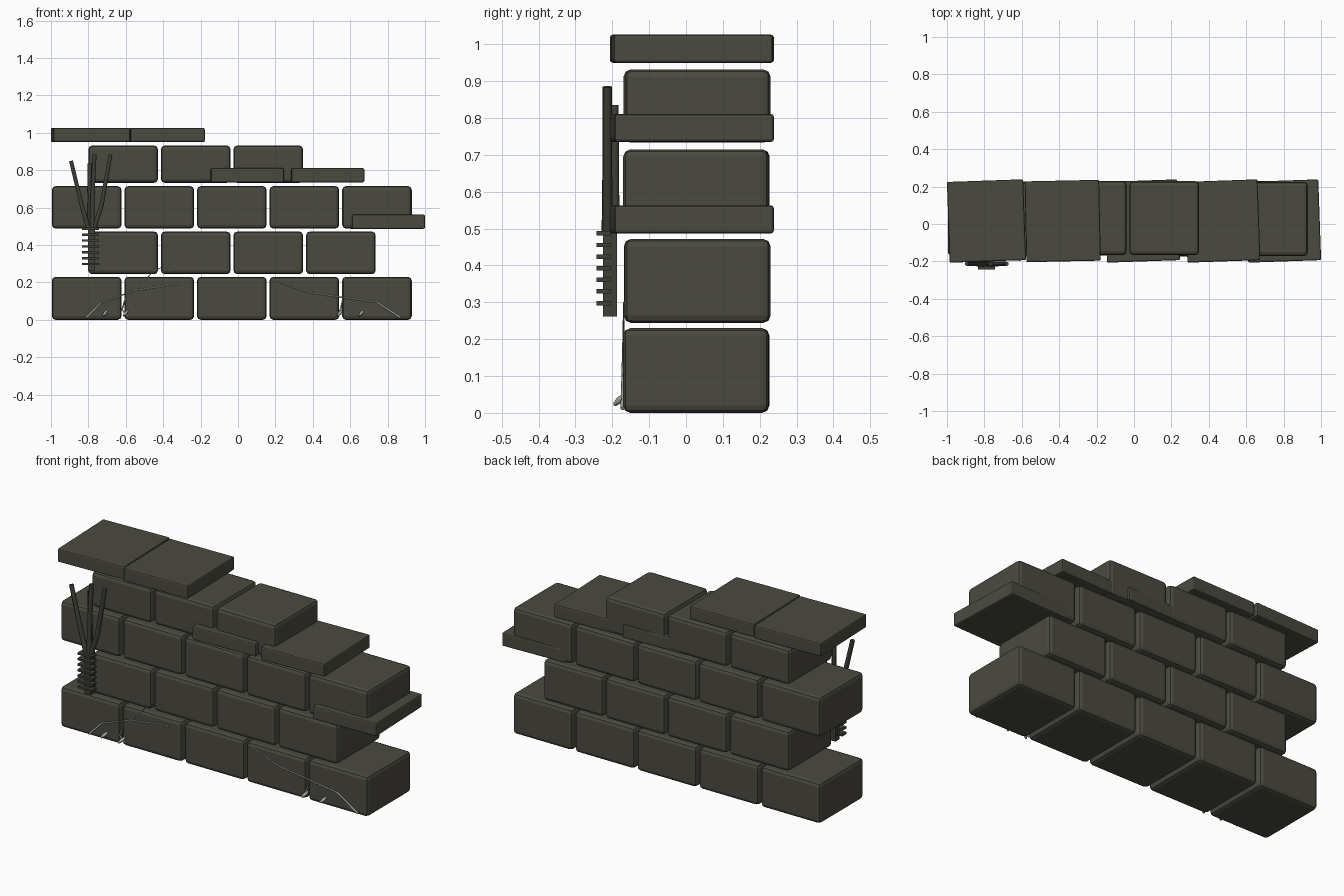
import bpy, math, random

if "Cube" in bpy.data.objects:
    bpy.data.objects.remove(bpy.data.objects["Cube"])
random.seed(4)


def material(name, rgb):
    m = bpy.data.materials.new(name)
    m.diffuse_color = (*rgb, 1)
    m.use_nodes = True
    m.node_tree.nodes["Principled BSDF"].inputs["Base Color"].default_value = m.diffuse_color
    return m


STONE = material("dark olive stone", (0.070, 0.068, 0.051))
VINE = material("dark dead wood", (0.050, 0.049, 0.037))
ROOT = material("pale root", (0.36, 0.36, 0.34))


def block(name, x0, x1, y0, y1, z0, z1, mat, bevel=0.0, turn=0.0):
    """Box from its bounds, with chamfered edges and a small turn about z."""
    bpy.ops.mesh.primitive_cube_add(
        size=1, location=((x0 + x1) / 2, (y0 + y1) / 2, (z0 + z1) / 2))
    o = bpy.context.object
    o.name = name
    o.scale = (x1 - x0, y1 - y0, z1 - z0)
    bpy.ops.object.transform_apply(location=False, rotation=False, scale=True)
    o.rotation_euler.z = math.radians(turn)
    o.data.materials.append(mat)
    if bevel:
        b = o.modifiers.new("chamfer", 'BEVEL')
        b.width = bevel
        b.segments = 2
    return o


def strand(name, pts, radii, mat):
    """Tapering tube through points, turned into a mesh."""
    c = bpy.data.curves.new(name, 'CURVE')
    c.dimensions = '3D'
    c.bevel_depth = 1.0
    c.bevel_resolution = 1
    c.use_fill_caps = True
    s = c.splines.new('POLY')
    s.points.add(len(pts) - 1)
    for p, co, r in zip(s.points, pts, radii):
        p.co = (*co, 1)
        p.radius = r
    c.materials.append(mat)
    o = bpy.data.objects.new(name, c)
    bpy.context.collection.objects.link(o)
    bpy.ops.object.select_all(action='DESELECT')
    o.select_set(True)
    bpy.context.view_layer.objects.active = o
    bpy.ops.object.convert(target='MESH')


# Staggered courses of stone blocks: start x, count, bottom, top
courses = [(-0.995, 5, 0.0, 0.230), (-0.800, 4, 0.244, 0.472),
           (-0.995, 5, 0.488, 0.715), (-0.800, 3, 0.733, 0.932)]
for r, (x, n, z0, z1) in enumerate(courses):
    for i in range(n):
        a = x + i * 0.388
        dy = random.uniform(-0.003, 0.003)
        block(f"wall_block_{r}_{i}", a, a + 0.372, -0.168 + dy, 0.227 + dy,
              z0, z1, STONE, 0.02)

# Coping slabs, overhanging and slightly turned: left, right, bottom, turn
slabs = [(-0.993, -0.585, 0.95, 2), (-0.580, -0.182, 0.95, 1.2),
         (-0.152, 0.238, 0.735, 2), (0.278, 0.668, 0.735, 2),
         (0.603, 0.993, 0.487, 2)]
for i, (x0, x1, z, t) in enumerate(slabs):
    block(f"coping_slab_{i}", x0, x1, -0.2, 0.232, z, z + 0.076, STONE, 0.008, t)

# Dead climber: ribbed stem with forked branches
block("climber_stem", -0.803, -0.765, -0.225, -0.187, 0.262, 0.50, VINE)
for i in range(7):
    z = 0.298 + i * 0.0315
    block(f"climber_rib_{i}", -0.833, -0.742, -0.243, -0.205, z - 0.006, z + 0.006, VINE)
branches = [((-0.80, 0.49), (-0.835, 0.61), (-0.893, 0.85), -0.213),
            ((-0.79, 0.49), (-0.79, 0.65), (-0.793, 0.835), -0.193),
            ((-0.78, 0.49), (-0.778, 0.65), (-0.767, 0.885), -0.214),
            ((-0.77, 0.49), (-0.73, 0.61), (-0.682, 0.885), -0.213)]
for i, (*p, y) in enumerate(branches):
    strand(f"climber_branch_{i}", [(a, y, z) for a, z in p], [0.015, 0.013, 0.012], VINE)

# Pale roots creeping over the lower blocks (x, z)
roots = [[(-0.81, 0.012), (-0.735, 0.09), (-0.55, 0.158), (-0.45, 0.262), (-0.365, 0.30)],
         [(-0.55, 0.158), (-0.45, 0.172), (-0.31, 0.19)],
         [(-0.59, 0.02), (-0.62, 0.055), (-0.60, 0.12)],
         [(0.87, 0.012), (0.74, 0.095), (0.56, 0.12), (0.38, 0.145), (0.19, 0.212)],
         [(0.53, 0.02), (0.55, 0.06), (0.56, 0.11)]]
for i, p in enumerate(roots):
    rad = [max(0.0025, 0.006 - 0.015 * z) for _, z in p]
    strand(f"root_{i}", [(x, -0.172 + 0.012 * z, z) for x, z in p], rad, ROOT)

# Little root nubs sticking out near the ground
for i, x in enumerate((-0.71, -0.60, 0.545, 0.66)):
    strand(f"root_nub_{i}", [(x + 0.01, -0.165, 0.05), (x, -0.18, 0.035), (x - 0.012, -0.194, 0.022)],
           [0.005, 0.010, 0.005], ROOT)
